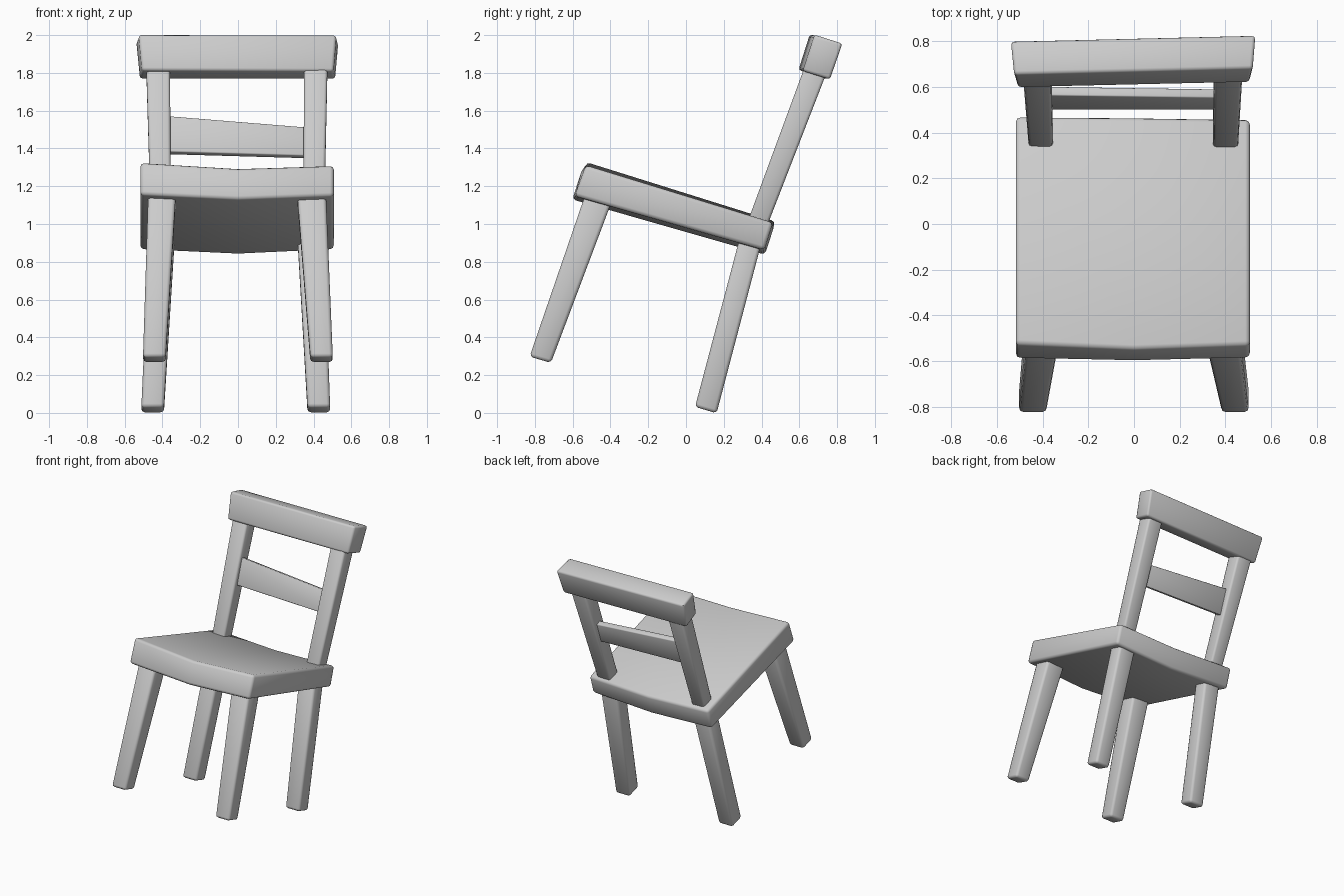
import bpy
import math

cube = bpy.data.objects.get("Cube")
if cube:
    bpy.data.objects.remove(cube, do_unlink=True)

wood = bpy.data.materials.new("light grey")
wood.use_nodes = True
wood.diffuse_color = (0.6, 0.6, 0.6, 1)
wood.node_tree.nodes["Principled BSDF"].inputs["Base Color"].default_value = (0.6, 0.6, 0.6, 1)


def loft(name, rings, bevel=0.015):
    """Skin four-cornered rings into a closed, softly bevelled beam."""
    verts = [p for ring in rings for p in ring]
    last = 4 * (len(rings) - 1)
    faces = [(3, 2, 1, 0), tuple(range(last, last + 4))]
    for r in range(len(rings) - 1):
        for i in range(4):
            a, b = 4 * r + i, 4 * r + (i + 1) % 4
            faces.append((a, b, b + 4, a + 4))
    mesh = bpy.data.meshes.new(name)
    mesh.from_pydata(verts, [], faces)
    mesh.materials.append(wood)
    obj = bpy.data.objects.new(name, mesh)
    bpy.context.collection.objects.link(obj)
    mod = obj.modifiers.new("soft edges", "BEVEL")
    mod.width = bevel
    mod.segments = 2
    mod.limit_method = "ANGLE"
    mod.angle_limit = math.radians(35)
    bpy.ops.object.select_all(action="DESELECT")
    bpy.context.view_layer.objects.active = obj
    obj.select_set(True)
    bpy.ops.object.modifier_apply(modifier=mod.name)
    bpy.ops.object.shade_smooth_by_angle(angle=math.radians(50))
    return obj


def section(x, profile):
    """Ring across the width, from (y, z) corners."""
    return [(x, y, z) for y, z in profile]


def end(xs, front, back):
    """Ring across a leg or post, from its x range and front/back (y, z)."""
    return [(xs[0], *front), (xs[1], *front), (xs[1], *back), (xs[0], *back)]


# Seat, dished along its middle: front bottom, back bottom, back top, front top
loft("seat", [
    section(-0.517, [(-0.592, 1.155), (0.425, 0.862), (0.472, 1.015), (-0.525, 1.328)]),
    section(0.0, [(-0.602, 1.13), (0.418, 0.838), (0.468, 0.992), (-0.548, 1.296)]),
    section(0.507, [(-0.590, 1.148), (0.415, 0.862), (0.460, 1.008), (-0.530, 1.312)]),
], 0.02)

# Legs, splayed and tapered toward the feet
front_foot, front_top = ((-0.828, 0.298), (-0.715, 0.265)), ((-0.525, 1.18), (-0.385, 1.14))
back_foot, back_top = ((0.048, 0.032), (0.162, -0.002)), ((0.288, 0.94), (0.402, 0.91))
legs = {
    "right_front_leg": ((-0.503, -0.383), (-0.475, -0.328), front_foot, front_top),
    "left_front_leg": ((0.383, 0.502), (0.312, 0.465), front_foot, front_top),
    "right_back_leg": ((-0.512, -0.392), (-0.47, -0.335), back_foot, back_top),
    "left_back_leg": ((0.368, 0.488), (0.315, 0.455), back_foot, back_top),
}
for name, (foot_x, top_x, foot, top) in legs.items():
    loft(name, [end(foot_x, *foot), end(top_x, *top)], 0.018)

# Back posts, leaning backward
post_base, post_top = ((0.318, 0.99), (0.42, 0.965)), ((0.635, 1.85), (0.752, 1.82))
loft("right_back_post", [end((-0.46, -0.355), *post_base), end((-0.486, -0.36), *post_top)])
loft("left_back_post", [end((0.345, 0.455), *post_base), end((0.35, 0.474), *post_top)])

# Slat between the posts, slightly crooked
loft("back_slat", [
    section(-0.40, [(0.500, 1.385), (0.538, 1.368), (0.602, 1.56), (0.563, 1.575)]),
    section(0.40, [(0.500, 1.362), (0.538, 1.345), (0.590, 1.495), (0.552, 1.51)]),
], 0.006)

# Crest rail, turned a little and wider at its upper back edge
loft("crest_rail", [
    [(-0.508, 0.595, 1.815), (-0.520, 0.735, 1.765), (-0.540, 0.802, 1.962), (-0.525, 0.655, 2.004)],
    [(0.505, 0.618, 1.81), (0.515, 0.762, 1.765), (0.532, 0.828, 1.955), (0.520, 0.680, 2.002)],
])
